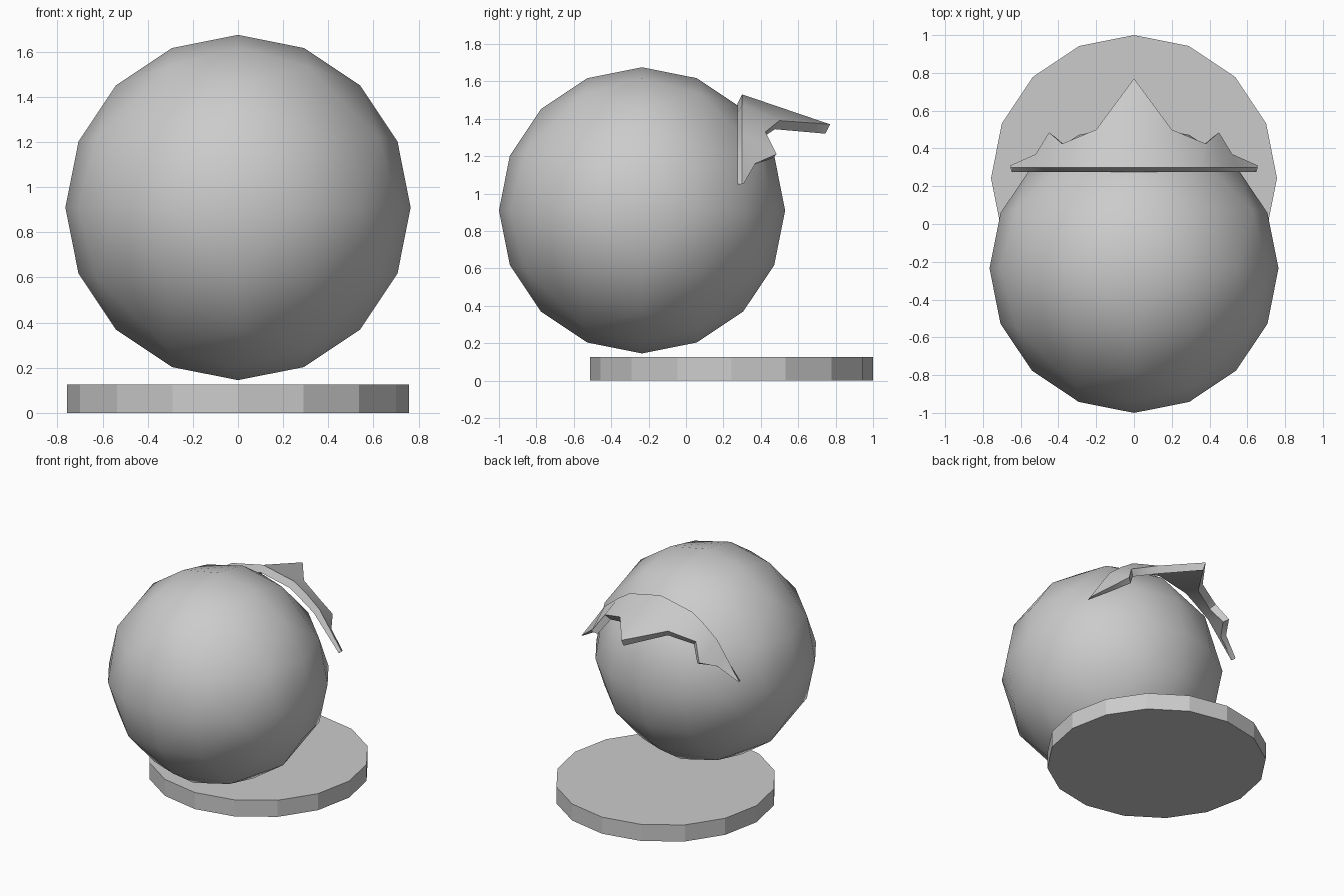
import bpy, bmesh, math
from mathutils import Vector

cube = bpy.data.objects.get("Cube")
if cube:
    bpy.data.objects.remove(cube, do_unlink=True)

grey = bpy.data.materials.new("plain_grey")
grey.use_nodes = True
grey.diffuse_color = (0.6, 0.6, 0.6, 1)
grey.node_tree.nodes["Principled BSDF"].inputs["Base Color"].default_value = (0.6, 0.6, 0.6, 1)


def add_object(name, bm, smooth_angle=None):
    bmesh.ops.recalc_face_normals(bm, faces=bm.faces)
    mesh = bpy.data.meshes.new(name)
    bm.to_mesh(mesh)
    bm.free()
    mesh.materials.append(grey)
    obj = bpy.data.objects.new(name, mesh)
    bpy.context.collection.objects.link(obj)
    if smooth_angle:
        bpy.ops.object.select_all(action='DESELECT')
        obj.select_set(True)
        bpy.context.view_layer.objects.active = obj
        bpy.ops.object.shade_smooth_by_angle(angle=math.radians(smooth_angle))
    return obj


# Ball: octahedron split twice and rounded
RADIUS = 0.765
centre = Vector((0, -0.235, 0.91))
bm = bmesh.new()
for axis in range(3):
    for sign in (-1, 1):
        p = Vector((0, 0, 0))
        p[axis] = sign
        bm.verts.new(p)
bmesh.ops.convex_hull(bm, input=bm.verts)
for step in range(2):
    bmesh.ops.subdivide_edges(bm, edges=bm.edges[:], cuts=1, use_grid_fill=True)
    for v in bm.verts:
        v.co.normalize()
for v in bm.verts:
    v.co = centre + v.co * RADIUS
add_object("ball", bm, 60)

# Base: sixteen-sided flat disc
bm = bmesh.new()
bmesh.ops.create_cone(bm, cap_ends=True, segments=16, radius1=0.757, radius2=0.757, depth=0.125)
bmesh.ops.translate(bm, verts=bm.verts, vec=(0, 0.243, 0.0625))
add_object("base_disc", bm)

# Crest: thin arched shell with a long middle point and two side points
RIDGE_Y = 0.30
# ridge x, ridge z, hem x, hem y, hem z, thickness
stations = [
    (0, 1.53, 0, 0.77, 1.37, 0.05),
    (0.26, 1.475, 0.20, 0.50, 1.39, 0.05),
    (0.36, 1.41, 0.38, 0.425, 1.33, 0.05),
    (0.47, 1.32, 0.45, 0.485, 1.21, 0.04),
    (0.54, 1.22, 0.52, 0.37, 1.16, 0.03),
    (0.655, 1.05, 0.655, 0.31, 1.055, 0.008),
]


def inward(p, thickness):
    radial = Vector((p.x, 0, p.z - centre.z)).normalized()
    return p - radial * thickness - Vector((0, 0.025, 0))


bm = bmesh.new()
loops = []
for rx, rz, hx, hy, hz, t in stations:
    ridge, hem = Vector((rx, RIDGE_Y, rz)), Vector((hx, hy, hz))
    loops.append([bm.verts.new(p) for p in (ridge, hem, inward(hem, t), inward(ridge, t))])
for a, b in zip(loops, loops[1:]):
    for i in range(4):
        j = (i + 1) % 4
        bm.faces.new((a[i], a[j], b[j], b[i]))
bm.faces.new(loops[-1])

# Mirror the half shell, then weld the middle
copy = bmesh.ops.duplicate(bm, geom=bm.verts[:] + bm.edges[:] + bm.faces[:])["geom"]
for v in copy:
    if isinstance(v, bmesh.types.BMVert):
        v.co.x = -v.co.x
bmesh.ops.remove_doubles(bm, verts=bm.verts, dist=0.0005)
add_object("crest", bm, 50)
